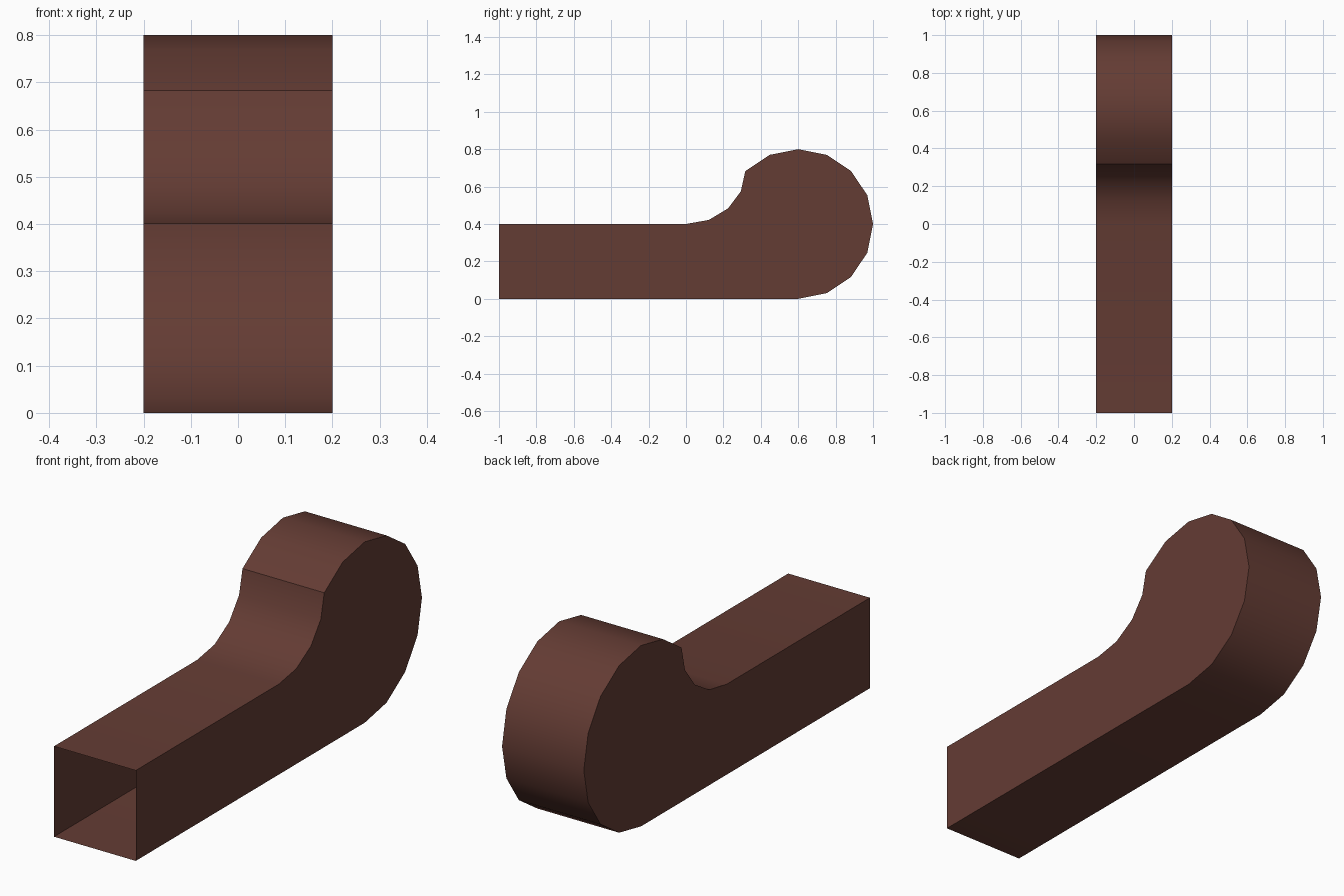
import bpy, bmesh, math

if "Cube" in bpy.data.objects:
    bpy.data.objects.remove(bpy.data.objects["Cube"])

brown = bpy.data.materials.new("dark brown")
brown.diffuse_color = (0.127, 0.045, 0.034, 1)
brown.use_nodes = True
brown.node_tree.nodes["Principled BSDF"].inputs["Base Color"].default_value = brown.diffuse_color

STEP = math.pi / 8
HALF = 0.2

# Side profile (y, z) from the open front end: floor, round end, concave neck, top
profile = [(-1.0, 0.0)]
profile += [(0.6 + 0.4 * math.cos(a * STEP), 0.4 + 0.4 * math.sin(a * STEP))
            for a in range(-4, 7)]
neck_y, neck_z = profile[-1]
profile += [(neck_y * math.cos(a * STEP), neck_z - (neck_z - 0.4) * math.sin(a * STEP))
            for a in range(1, 5)]
profile.append((-1.0, 0.4))

# Hollow scroll bracket: two side walls joined by a strip, front end left open
bm = bmesh.new()
left = [bm.verts.new((-HALF, y, z)) for y, z in profile]
right = [bm.verts.new((HALF, y, z)) for y, z in profile]
bm.faces.new(right)
bm.faces.new(left[::-1])
for i in range(len(profile) - 1):
    bm.faces.new((left[i], left[i + 1], right[i + 1], right[i]))
bmesh.ops.recalc_face_normals(bm, faces=bm.faces)

mesh = bpy.data.meshes.new("scroll_bracket")
bm.to_mesh(mesh)
bm.free()
mesh.materials.append(brown)
obj = bpy.data.objects.new("scroll_bracket", mesh)
bpy.context.collection.objects.link(obj)

# Smooth the curved strip, keep the crease and side edges sharp
bpy.context.view_layer.objects.active = obj
obj.select_set(True)
bpy.ops.object.shade_smooth_by_angle(angle=math.radians(30))
